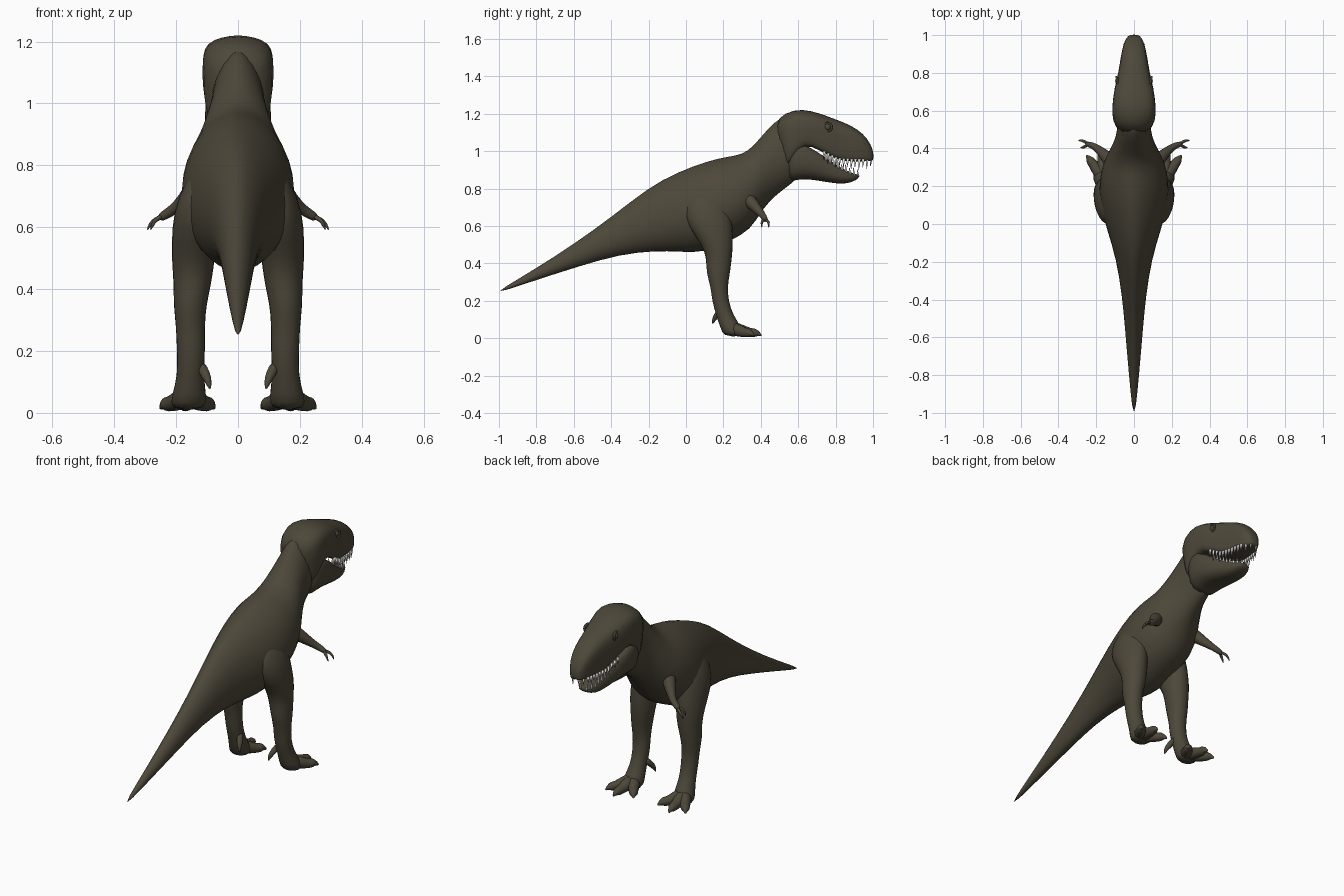
import bpy, bmesh, math
from mathutils import Vector

cube = bpy.data.objects.get("Cube")
if cube:
    bpy.data.objects.remove(cube)


def material(name, rgb):
    m = bpy.data.materials.new(name)
    m.use_nodes = True
    m.diffuse_color = (*rgb, 1)
    m.node_tree.nodes["Principled BSDF"].inputs["Base Color"].default_value = (*rgb, 1)
    return m


SKIN = material("olive brown skin", (0.075, 0.064, 0.042))
IVORY = material("ivory teeth", (0.75, 0.74, 0.7))


def finish(name, bm, mat, levels=0):
    bmesh.ops.recalc_face_normals(bm, faces=bm.faces)
    me = bpy.data.meshes.new(name)
    bm.to_mesh(me)
    bm.free()
    me.materials.append(mat)
    for p in me.polygons:
        p.use_smooth = True
    ob = bpy.data.objects.new(name, me)
    bpy.context.collection.objects.link(ob)
    if levels:
        ob.modifiers.new("Smooth", "SUBSURF").levels = levels
        ob.modifiers["Smooth"].render_levels = levels
    return ob


def loft(name, rings, mat=SKIN):
    """Skin a closed surface through equal-sized rings of points."""
    bm = bmesh.new()
    loops = [[bm.verts.new(p) for p in ring] for ring in rings]
    n = len(loops[0])
    for a, b in zip(loops, loops[1:]):
        for i in range(n):
            j = (i + 1) % n
            bm.faces.new((a[i], a[j], b[j], b[i]))
    bm.faces.new(loops[0])
    bm.faces.new(loops[-1][::-1])
    return finish(name, bm, mat, 1)


def section_rings(half, stations):
    """Stations: top y, top z, bottom y, bottom z, half width."""
    outline = half + [(-u, v) for u, v in half[-2:0:-1]]
    rings = []
    for ty, tz, by, bz, w in stations:
        top, bot = Vector((0, ty, tz)), Vector((0, by, bz))
        mid, up = (top + bot) / 2, (top - bot) / 2
        rings.append([mid + up * v + Vector((u * w, 0, 0)) for u, v in outline])
    return rings


def tube(name, path, mat=SKIN, sides=8):
    """Path: points with a radius each."""
    pts = [Vector(p[:3]) for p in path]
    rings = []
    for i, p in enumerate(pts):
        t = (pts[min(i + 1, len(pts) - 1)] - pts[max(i - 1, 0)]).normalized()
        side = t.cross(Vector((0, 0, 1))).normalized()
        up = side.cross(t)
        angles = [math.tau * k / sides for k in range(sides)]
        rings.append([p + (side * math.cos(a) + up * math.sin(a)) * path[i][3] for a in angles])
    return loft(name, rings, mat)


# Tail, torso and neck in one skin
ridged = [(0, 1), (.32, .9), (.7, .66), (.93, .3), (1.02, -.1),
          (.95, -.45), (.72, -.75), (.38, -.96), (0, -1.02)]
loft("body", section_rings(ridged, [
    (-1.003, .254, -1.003, .243, .007), (-.8, .375, -.78, .318, .028),
    (-.6, .505, -.57, .385, .045), (-.4, .65, -.36, .447, .063),
    (-.2, .812, -.17, .468, .095), (-.05, .893, -.03, .463, .14),
    (.12, .957, .1, .455, .185), (.22, .977, .24, .525, .185),
    (.3, .988, .345, .575, .165), (.36, 1.03, .41, .695, .13),
    (.44, 1.13, .48, .765, .093), (.5, 1.185, .56, .825, .088),
    (.56, 1.19, .62, .87, .08)]))

# Skull with a flat palate
skull = [(0, 1), (.45, .93), (.9, .74), (1.02, .35), (1.02, -.25),
         (.98, -.7), (.88, -1), (.4, -1), (0, -1)]
loft("upper_head", section_rings(skull, [
    (.46, 1.15, .53, .9, .08), (.53, 1.21, .56, .94, .113),
    (.62, 1.23, .63, 1.05, .114), (.72, 1.203, .72, 1.0, .102),
    (.8, 1.172, .81, .95, .08), (.88, 1.142, .88, .945, .07),
    (.95, 1.095, .95, .945, .056), (.99, 1.035, .99, .948, .038),
    (1.003, .99, 1.003, .952, .02)]))

# Lower jaw with a flat top
jaw = [(0, 1), (.4, 1), (.88, 1), (1, .6), (1.02, 0),
       (.94, -.5), (.68, -.88), (.3, -1), (0, -1)]
loft("lower_jaw", section_rings(jaw, [
    (.52, 1.02, .54, .825, .085), (.59, 1.06, .6, .853, .11),
    (.67, 1.015, .68, .848, .103), (.74, .972, .76, .833, .084),
    (.82, .915, .84, .823, .066), (.89, .88, .89, .835, .05),
    (.928, .875, .925, .855, .025)]))


def along(points, y):
    for (a, *p), (b, *q) in zip(points, points[1:]):
        if y <= b:
            t = (y - a) / (b - a)
            return [u + (v - u) * t for u, v in zip(p, q)]
    return points[-1][1:]


# Rows of pointed teeth following the jaw edges: y, edge z, half width
def tooth_row(name, edge, start, end, count, length):
    bm = bmesh.new()
    for s in (1, -1):
        for i in range(count):
            y = start + (end - start) * i / (count - 1)
            z, x = along(edge, y)
            size = length * (1 if i % 2 else .75)
            root = [bm.verts.new((s * x + .007 * math.cos(a), y + .009 * math.sin(a),
                                  z - math.copysign(.012, length)))
                    for a in (math.tau * k / 6 for k in range(6))]
            tip = bm.verts.new((s * x * .98, y - .004, z + size))
            for k in range(6):
                bm.faces.new((root[k], root[(k + 1) % 6], tip))
            bm.faces.new(root)
    finish(name, bm, IVORY)


tooth_row("upper_teeth", [(.72, 1.0, .096), (.81, .952, .074), (.88, .947, .063),
                          (.95, .947, .05), (.99, .95, .018)], .74, .99, 13, -.05)
tooth_row("lower_teeth", [(.74, .972, .076), (.82, .915, .059), (.89, .88, .042),
                          (.925, .875, .016)], .75, .92, 9, .04)

# Limbs and eyes, one set per side
thigh_to_ankle = [  # z, back y, front y, inner x, outer x
    (.8, .03, .2, .05, .14), (.7, -.02, .24, .05, .2), (.6, 0, .255, .06, .217),
    (.5, .085, .255, .072, .218), (.42, .108, .247, .083, .21), (.35, .105, .238, .1, .211),
    (.28, .13, .224, .106, .202), (.2, .137, .228, .104, .199), (.12, .16, .255, .11, .197),
    (.06, .18, .3, .1, .215), (.006, .2, .31, .1, .225)]
toes = {"outer": (.252, .365), "middle": (.175, .405), "inner": (.075, .365)}

for s, side in ((1, "left"), (-1, "right")):
    rings = []
    for z, y0, y1, x0, x1 in thigh_to_ankle:
        cx, cy, rx, ry = (x0 + x1) / 2, (y0 + y1) / 2, (x1 - x0) / 2, (y1 - y0) / 2
        rings.append([(s * (cx + rx * math.cos(a)), cy + ry * math.sin(a), z)
                      for a in (math.tau * k / 12 for k in range(12))])
    loft(side + "_leg", rings)

    # Toes with tapered claws
    for label, (tx, ty) in toes.items():
        base = Vector((.16, .24, .055))
        tip = Vector((tx, ty, .012))
        path = []
        for t, r, lift in ((0, .045, 0), (.4, .034, 0), (.65, .026, -.002),
                           (.78, .027, .008), (.9, .013, .008), (1, .004, 0)):
            p = base.lerp(tip, t)
            path.append((s * p.x, p.y, max(p.z + lift, r + .002), r))
        tube(f"{side}_{label}_toe", path)
    tube(side + "_dew_claw", [(s * .125, .2, .16, .02), (s * .105, .165, .125, .018),
                              (s * .095, .148, .1, .012), (s * .09, .143, .075, .003)])

    # Small arm with two fingers
    tube(side + "_arm", [(s * .09, .3, .77, .05), (s * .135, .345, .73, .04),
                         (s * .175, .385, .685, .026), (s * .21, .412, .655, .019),
                         (s * .24, .422, .638, .017), (s * .255, .425, .628, .012)])
    for label, fy, fx in (("front", .442, .294), ("rear", .405, .284)):
        tube(f"{side}_{label}_finger", [(s * .24, .422, .637, .011), (s * .27, fy, .624, .009),
                                        (s * (fx - .01), fy, .61, .007), (s * fx, fy, .59, .002)],
             sides=6)

    # Eye and its raised lid ring
    bm = bmesh.new()
    bmesh.ops.create_uvsphere(bm, u_segments=12, v_segments=8, radius=.02)
    bmesh.ops.translate(bm, verts=bm.verts, vec=(s * .08, .757, 1.128))
    finish(side + "_eye", bm, SKIN)
    bpy.ops.mesh.primitive_torus_add(major_radius=.022, minor_radius=.006, major_segments=16,
                                     minor_segments=6, location=(s * .088, .757, 1.128),
                                     rotation=(0, math.pi / 2, -s * .25))
    lid = bpy.context.object
    lid.name = side + "_eyelid"
    lid.data.materials.append(SKIN)
    bpy.ops.object.shade_smooth()
